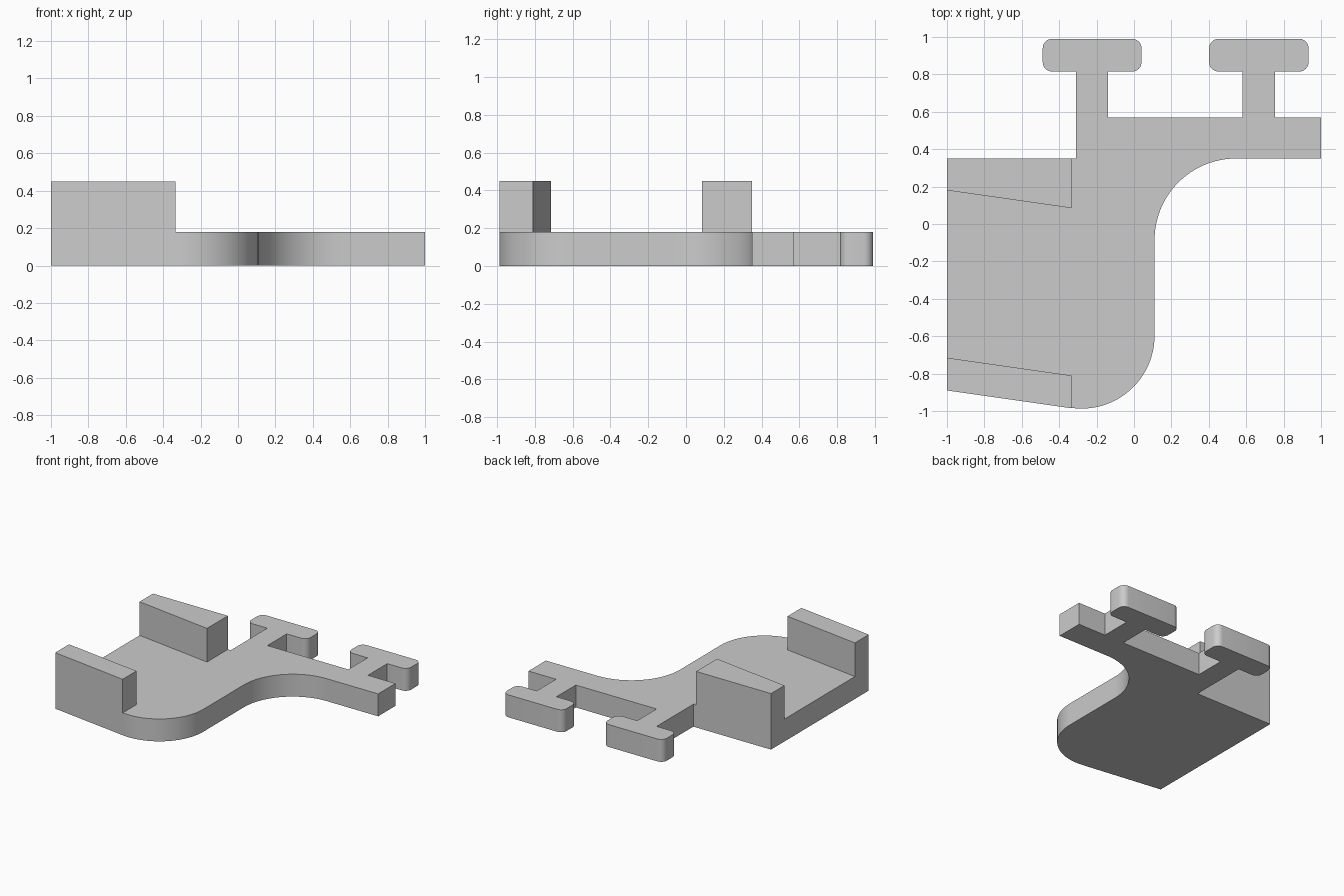
import bpy
import bmesh
from math import cos, sin, radians

cube = bpy.data.objects.get("Cube")
if cube:
    bpy.data.objects.remove(cube, do_unlink=True)

PLATE_TOP = 0.18
WALL_TOP = 0.45

grey = bpy.data.materials.new("light_grey")
grey.use_nodes = True
grey.diffuse_color = (0.6, 0.6, 0.6, 1)
grey.node_tree.nodes["Principled BSDF"].inputs["Base Color"].default_value = (0.6, 0.6, 0.6, 1)


def arc(cx, cy, r, start, end, steps):
    """Points along a circular arc, angles in degrees."""
    angles = [radians(start + (end - start) * i / steps) for i in range(steps + 1)]
    return [(cx + r * cos(a), cy + r * sin(a)) for a in angles]


def tab(neck_left, neck_right, neck_base_left):
    """T-shaped tab outline, from its right neck root round to its left one."""
    y0, y1, r, over = 0.815, 0.99, 0.05, 0.178
    x0, x1 = neck_left - over, neck_right + over
    pts = [(neck_right, 0.57), (neck_right, y0)]
    pts += arc(x1 - r, y0 + r, r, -90, 0, 8)
    pts += arc(x1 - r, y1 - r, r, 0, 90, 8)
    pts += arc(x0 + r, y1 - r, r, 90, 180, 8)
    pts += arc(x0 + r, y0 + r, r, 180, 270, 8)
    return pts + [(neck_left, y0), (neck_left, neck_base_left)]


def extrude_outline(name, outline, z0, z1):
    bm = bmesh.new()
    base = bm.faces.new([bm.verts.new((x, y, z0)) for x, y in outline])
    grown = bmesh.ops.extrude_face_region(bm, geom=[base], use_keep_orig=True)
    for v in grown["geom"]:
        if isinstance(v, bmesh.types.BMVert):
            v.co.z = z1
    bmesh.ops.recalc_face_normals(bm, faces=bm.faces)
    mesh = bpy.data.meshes.new(name)
    bm.to_mesh(mesh)
    bm.free()
    mesh.materials.append(grey)
    obj = bpy.data.objects.new(name, mesh)
    bpy.context.collection.objects.link(obj)
    bpy.ops.object.select_all(action="DESELECT")
    obj.select_set(True)
    bpy.context.view_layer.objects.active = obj
    bpy.ops.object.shade_smooth_by_angle(angle=radians(30))
    return obj


# Base plate: rounded front corner, concave sweep, side arm and two rear tabs
outline = [(-1, -0.89)]
outline += arc(-0.28, -0.597, 0.39, -98.1, 0, 24)
outline += arc(0.545, -0.085, 0.435, 180, 90, 24)
outline += [(1, 0.35), (1, 0.57)]
outline += tab(0.58, 0.755, 0.57)
outline += tab(-0.31, -0.138, 0.35)
outline += [(-1, 0.35)]
extrude_outline("base_plate", outline, 0, PLATE_TOP)

# Raised walls with slanted sides
END = -0.335
extrude_outline("front_wall",
                [(-1, -0.89), (END, -0.985), (END, -0.81), (-1, -0.715)],
                PLATE_TOP, WALL_TOP)
extrude_outline("rear_wall",
                [(-1, 0.18), (END, 0.085), (END, 0.35), (-1, 0.35)],
                PLATE_TOP, WALL_TOP)
